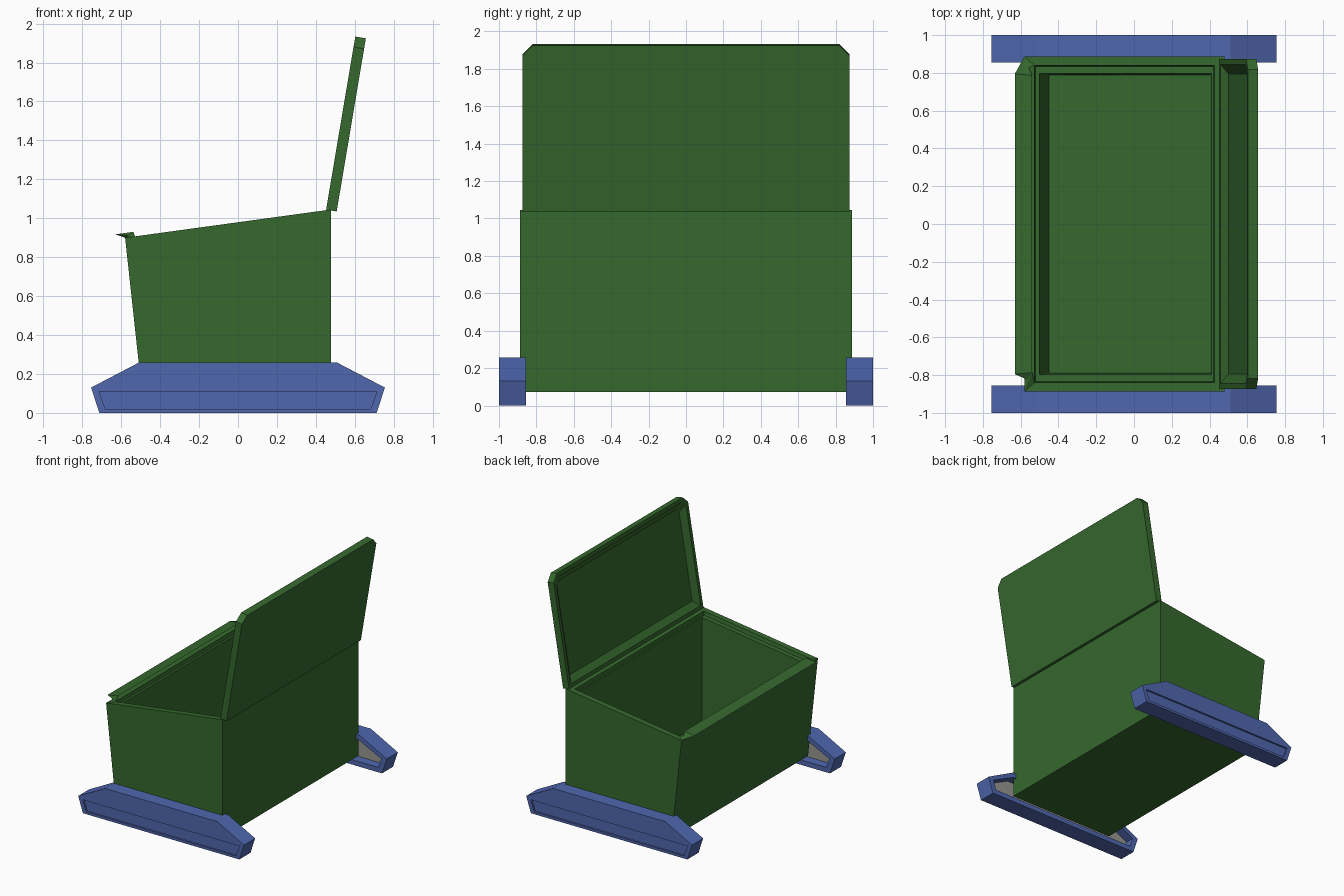
import bpy, bmesh, math

if "Cube" in bpy.data.objects:
    bpy.data.objects.remove(bpy.data.objects["Cube"])


def material(name, rgb):
    m = bpy.data.materials.new(name)
    m.diffuse_color = (*rgb, 1)
    m.use_nodes = True
    m.node_tree.nodes["Principled BSDF"].inputs["Base Color"].default_value = m.diffuse_color
    return m


green = material("box green", (0.036, 0.14, 0.027))
blue = material("skid blue", (0.08, 0.135, 0.43))
grey = material("pocket grey", (0.31, 0.31, 0.29))


def loft(rings):
    """Skin a list of equal-sized point rings and cap both ends."""
    bm = bmesh.new()
    vs = [[bm.verts.new(p) for p in r] for r in rings]
    n = len(vs[0])
    for a, b in zip(vs, vs[1:]):
        for i in range(n):
            j = (i + 1) % n
            bm.faces.new((a[i], a[j], b[j], b[i]))
    first = bm.faces.new(vs[0][::-1])
    last = bm.faces.new(vs[-1])
    bmesh.ops.recalc_face_normals(bm, faces=bm.faces)
    return bm, first, last


def finish(bm, name, mats):
    me = bpy.data.meshes.new(name)
    bm.to_mesh(me)
    bm.free()
    for m in mats:
        me.materials.append(m)
    ob = bpy.data.objects.new(name, me)
    bpy.context.collection.objects.link(ob)
    return ob


# Box body: outer shell, sloped rim, ledge and hollow interior
def rim_z(x):
    return 0.90 + (x + 0.58) * 0.137


def body_ring(x0, x1, y, z0, z1):
    return [(x0, -y, z0), (x1, -y, z1), (x1, y, z1), (x0, y, z0)]


def rim_ring(x0, x1, y, drop):
    return body_ring(x0, x1, y, rim_z(x0) - drop, rim_z(x1) - drop)


bm, _, _ = loft([
    body_ring(-0.49, 0.478, 0.887, 0.072, 0.072),
    rim_ring(-0.58, 0.478, 0.887, 0),
    rim_ring(-0.528, 0.425, 0.84, 0),
    rim_ring(-0.522, 0.42, 0.835, 0.03),
    rim_ring(-0.50, 0.41, 0.797, 0.03),
    body_ring(-0.45, 0.408, 0.79, 0.10, 0.10),
])
# Raised panel on the leaning side
bm.faces.ensure_lookup_table()
side = min(bm.faces, key=lambda f: f.calc_center_median().x)
bmesh.ops.inset_region(bm, faces=[side], thickness=0.11, depth=0.024)
finish(bm, "box_body", [green])

# Open lid: chamfered slab with a recessed inner side, leaning back
tilt = math.atan2(0.15, 0.89)
s, c = math.sin(tilt), math.cos(tilt)


def lid_ring(inset, w):
    y, u0, u1 = 0.874 - inset, inset, 0.902 - inset
    k = 0.055 - inset * 0.25
    outline = [(-y, u0), (y, u0), (y, u1 - k), (y - k, u1), (-y + k, u1), (-y, u1 - k)]
    return [(0.507 + u * s - w * c, v, 1.035 + u * c + w * s) for v, u in outline]


bm, _, _ = loft([lid_ring(0, 0), lid_ring(0, 0.055),
                 lid_ring(0.03, 0.055), lid_ring(0.08, 0.02)])
finish(bm, "box_lid", [green])

# Skids: outer shallow panel, inner open pocket with a grey back
def skid_outline(half, z_top, mid, z_mid, foot, z_foot):
    right = [(foot, z_foot), (mid, z_mid), (half, z_top)]
    return right + [(-x, z) for x, z in reversed(right)]


outer = skid_outline(0.51, 0.258, 0.755, 0.13, 0.712, 0)
panel = skid_outline(0.50, 0.11, 0.714, 0.11, 0.682, 0.02)
pocket = skid_outline(0.50, 0.218, 0.705, 0.118, 0.68, 0.04)

for side, name in ((-1, "front_skid"), (1, "back_skid")):
    steps = [(panel, 0.985), (panel, 1.0), (outer, 1.0),
             (outer, 0.855), (pocket, 0.855), (pocket, 0.93)]
    bm, _, back = loft([[(x, side * y, z) for x, z in prof] for prof, y in steps])
    back.material_index = 1
    finish(bm, name, [blue, grey])
